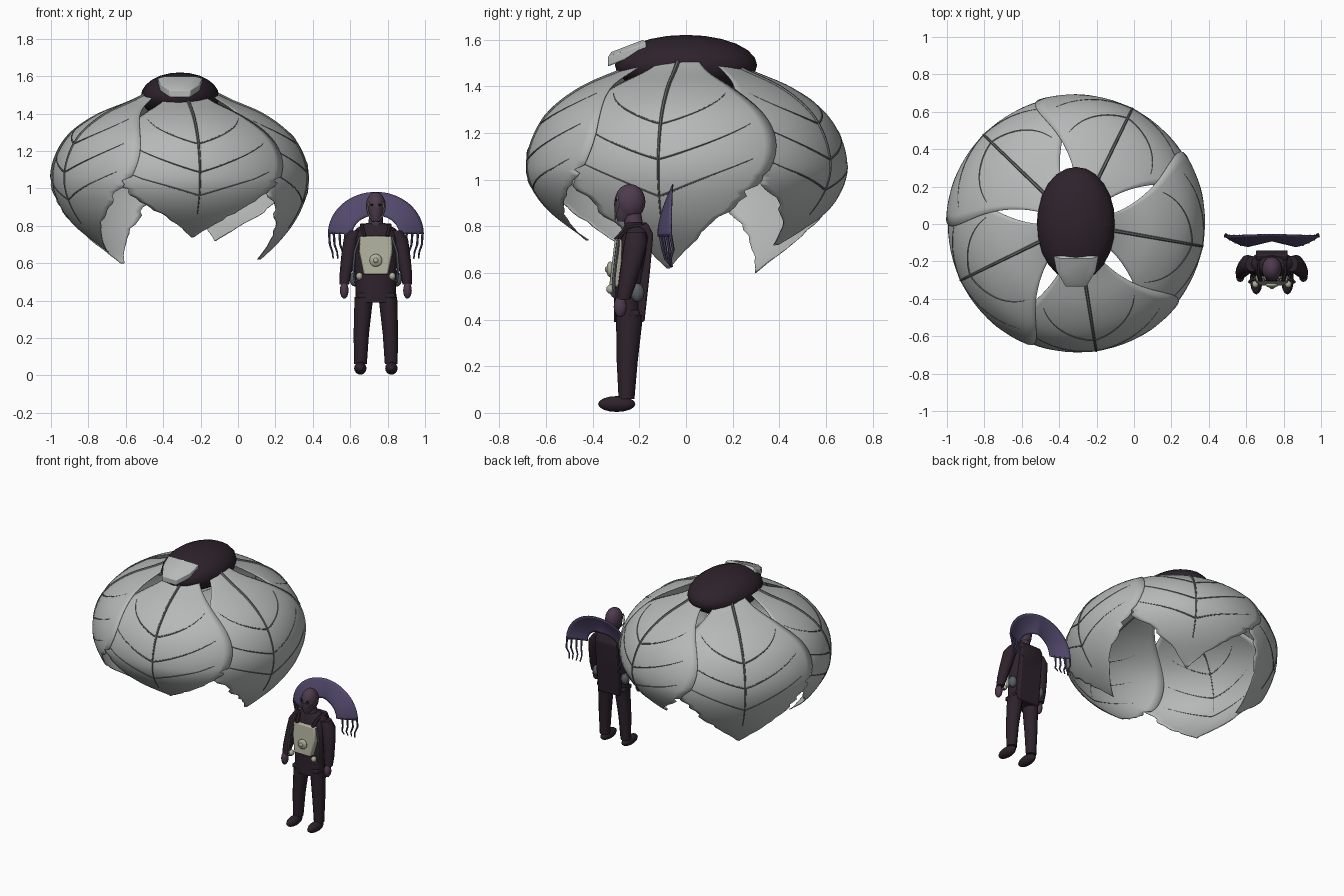
import bpy, bmesh, math, random
from mathutils import Vector

if "Cube" in bpy.data.objects:
    bpy.data.objects.remove(bpy.data.objects["Cube"])

random.seed(4)
CX, PX, PY = -0.31, 0.737, -0.24      # canopy centre x, figure centre x and y


def mat(name, rgb):
    m = bpy.data.materials.new(name)
    m.diffuse_color = (*rgb, 1)
    m.use_nodes = True
    m.node_tree.nodes["Principled BSDF"].inputs["Base Color"].default_value = m.diffuse_color
    return m


PETAL = mat("petal grey", (0.47, 0.48, 0.48))
VEIN = mat("vein grey", (0.15, 0.155, 0.155))
DARK = mat("dark plum", (0.027, 0.016, 0.025))
SKIN = mat("skin purple", (0.075, 0.043, 0.075))
CREST = mat("crest violet", (0.085, 0.066, 0.15))
BONE = mat("bone plate", (0.42, 0.42, 0.33))
STEEL = mat("pouch slate", (0.10, 0.11, 0.13))
BLACK = mat("eye black", (0.008, 0.006, 0.01))


def finish(ob, m, angle=40):
    ob.data.materials.clear()
    ob.data.materials.append(m)
    bpy.ops.object.select_all(action='DESELECT')
    ob.select_set(True)
    bpy.context.view_layer.objects.active = ob
    bpy.ops.object.shade_smooth_by_angle(angle=math.radians(angle))
    return ob


def mesh(name, verts, faces, m, angle=40):
    me = bpy.data.meshes.new(name)
    me.from_pydata([tuple(v) for v in verts], [], faces)
    bm = bmesh.new()
    bm.from_mesh(me)
    bmesh.ops.recalc_face_normals(bm, faces=bm.faces)
    bm.to_mesh(me)
    bm.free()
    ob = bpy.data.objects.new(name, me)
    bpy.context.collection.objects.link(ob)
    return finish(ob, m, angle)


def grid(name, fn, nu, nv, m, thick):
    verts = [fn(i / nu, j / nv) for i in range(nu + 1) for j in range(nv + 1)]
    w = nv + 1
    faces = [(i * w + j, i * w + j + 1, (i + 1) * w + j + 1, (i + 1) * w + j)
             for i in range(nu) for j in range(nv)]
    ob = mesh(name, verts, faces, m)
    s = ob.modifiers.new("thickness", 'SOLIDIFY')
    s.thickness, s.offset = thick, 0
    return ob


def loft(name, rings, m, n=14):
    """Stack of horizontal ellipses (x, y, z, rx, ry)."""
    verts = [(x + rx * math.cos(k * math.tau / n), y + ry * math.sin(k * math.tau / n), z)
             for x, y, z, rx, ry in rings for k in range(n)]
    faces = [(r * n + k, r * n + (k + 1) % n, (r + 1) * n + (k + 1) % n, (r + 1) * n + k)
             for r in range(len(rings) - 1) for k in range(n)]
    faces += [tuple(range(n)), tuple(range(len(verts) - n, len(verts)))]
    return mesh(name, verts, faces, m)


def ball(name, c, r, m, seg=18, rings=10):
    bpy.ops.mesh.primitive_uv_sphere_add(segments=seg, ring_count=rings, location=c)
    ob = bpy.context.object
    ob.name, ob.scale = name, r
    return finish(ob, m)


def prism(name, bottom, top, m, bevel=0.0):
    n = len(bottom)
    faces = [tuple(range(n)), tuple(range(n, 2 * n))]
    faces += [(k, (k + 1) % n, n + (k + 1) % n, n + k) for k in range(n)]
    ob = mesh(name, bottom + top, faces, m)
    if bevel:
        b = ob.modifiers.new("bevel", 'BEVEL')
        b.width, b.segments = bevel, 2
    return ob


def tube(name, pts, r, m, taper=0.4):
    cu = bpy.data.curves.new(name, 'CURVE')
    cu.dimensions, cu.bevel_depth, cu.bevel_resolution = '3D', r, 1
    cu.use_fill_caps = True
    sp = cu.splines.new('POLY')
    sp.points.add(len(pts) - 1)
    for k, (p, q) in enumerate(zip(sp.points, pts)):
        p.co = (*q, 1)
        p.radius = 1 - (1 - taper) * k / (len(pts) - 1)
    ob = bpy.data.objects.new(name, cu)
    bpy.context.collection.objects.link(ob)
    bpy.ops.object.select_all(action='DESELECT')
    ob.select_set(True)
    bpy.context.view_layer.objects.active = ob
    bpy.ops.object.convert(target='MESH')
    return finish(bpy.context.object, m)


# Petal profile: radius, height, half width in degrees
PROFILE = [(.15, 1.53, 25), (.27, 1.47, 28), (.45, 1.393, 36), (.59, 1.29, 43), (.665, 1.17, 45),
           (.688, 1.04, 41), (.655, .90, 31), (.575, .76, 18), (.43, .60, 1)]


def profile(t):
    s = t * (len(PROFILE) - 1)
    i = min(int(s), len(PROFILE) - 2)
    f = s - i
    a, b, c, d = (Vector(PROFILE[max(0, min(len(PROFILE) - 1, i + k))]) for k in (-1, 0, 1, 2))
    return b + (c - a) * (f / 2) + (2 * a - 5 * b + 4 * c - d) * (f * f / 2) + (3 * b - a - 3 * c + d) * (f ** 3 / 2)


def surface(angle, tip, t, u, lift=0.0, jag=0.0):
    r, z, w = profile(t)
    if z < 1.05:
        z = 1.05 - (1.05 - z) * (1.05 - tip) / 0.45
        w *= 1 - jag
    a = math.radians(angle + u * max(w, 0.3))
    r += 0.007 * u + lift - 0.002
    return Vector((CX + r * math.cos(a), r * math.sin(a), z + lift * (0.7 if t < .5 else 0)))


# Five overlapping petals with torn lower edges, midribs and side veins
for n, (ang, tip) in enumerate([(279, .74), (350, .62), (64, .72), (136, .60), (206, .66)]):
    rag = [[random.choice((0, 0, .03, .09)) for _ in range(49)] for _ in range(2)]
    grid(f"petal_{n}", lambda a, b: surface(ang, tip, a, 2 * b - 1, 0, rag[int(b > .5)][round(a * 48)]),
         48, 18, PETAL, 0.004)
    tube(f"midrib_{n}", [surface(ang, tip, .06 + .8 * k / 30, 0, .002) for k in range(31)], .010, VEIN, .3)
    for v, t0 in enumerate((.43, .58, .73)):
        for s in (-1, 1):
            tube(f"side_vein_{n}_{v}_{s}",
                 [surface(ang, tip, t0 - .15 * (k / 14) ** 1.15, s * .8 * k / 14, .0005) for k in range(15)],
                 .0055, VEIN)

# Crown of the canopy and its front plate
ball("crown", (CX, 0, 1.49), (.21, .305, .13), DARK, 24, 12)
outline = [(-.12, -.17, 1.588), (.12, -.17, 1.588), (.105, -.25, 1.558), (.055, -.335, 1.525),
           (-.055, -.335, 1.525), (-.105, -.25, 1.558)]
prism("crown_plate", [(CX + x, y, z - .04) for x, y, z in outline],
      [(CX + x, y, z + .001) for x, y, z in outline], PETAL, .006)
prism("crown_plate_top", [(CX + x, y, z) for x, y, z in outline],
      [(CX + x * .7, y * .82 - .045, z * .82 + .296) for x, y, z in outline], PETAL)

# Figure: torso, coat back, neck, head
loft("torso", [(PX, -.247, .39, .108, .062), (PX, -.242, .52, .108, .066), (PX, -.228, .66, .118, .074),
               (PX, -.215, .75, .128, .07), (PX, -.212, .785, .105, .06), (PX, -.215, .815, .05, .045)], DARK, 16)
back = [(-.165, .815), (-.14, .765), (-.155, .6), (-.178, .39), (-.215, .39), (-.2, .8)]
prism("coat_back", [(PX - .085, y, z) for y, z in back], [(PX + .085, y, z) for y, z in back], DARK, .008)
loft("neck", [(PX, -.22, .78, .042, .042), (PX, -.232, .86, .036, .04)], SKIN)
ball("head", (PX, -.24, .905), (.054, .066, .076), SKIN)
loft("jaw", [(PX, -.275, .82, .018, .018), (PX, -.262, .85, .036, .044), (PX, -.253, .9, .046, .057)], SKIN)

# Legs, feet, arms, hands, face details and hip pouches, mirrored
for s in (-1, 1):
    side = "left" if s < 0 else "right"
    X = lambda d: PX + s * d
    loft(f"{side}_leg", [(X(.082), -.255, .06, .034, .034), (X(.078), -.252, .22, .041, .045),
                         (X(.064), -.242, .42, .05, .058)], DARK, 12)
    ball(f"{side}_foot", (X(.083), -.297, .038), (.034, .08, .034), DARK, 14, 8)
    loft(f"{side}_arm", [(X(.168), -.268, .485, .025, .028), (X(.163), -.255, .54, .031, .036),
                         (X(.148), -.235, .63, .038, .044), (X(.13), -.215, .73, .042, .05),
                         (X(.105), -.213, .775, .035, .042)], DARK, 12)
    ball(f"{side}_hand", (X(.169), -.282, .455), (.023, .028, .045), SKIN, 12, 8)
    ball(f"{side}_eye", (X(.022), -.3, .912), (.009, .006, .006), BLACK, 10, 6)
    tube(f"{side}_cheek_ridge", [(X(.037), -.294, .928), (X(.046), -.29, .888), (X(.035), -.302, .855),
                                 (X(.014), -.304, .826)], .0042, BONE, .8)
    ball(f"{side}_hip_pouch", (X(.112), -.208, .515), (.028, .03, .04), STEEL, 12, 8)
    ball(f"{side}_chest_bulb", (X(.088), -.322, .53), (.018, .02, .02), BONE, 12, 8)
    tube(f"{side}_hose", [(X(.085), -.29, .74), (X(.112), -.30, .66), (X(.12), -.31, .57),
                          (X(.112), -.31, .5), (X(.088), -.32, .515)], .008, STEEL, 1)
    tube(f"{side}_strap", [(X(.06), -.3, .74), (X(.075), -.255, .79), (X(.07), -.19, .8)], .012, DARK, 1)

# Chest plate and its round valve
shape = [(-.088, .745), (.088, .745), (.092, .66), (.068, .54), (-.068, .54), (-.092, .66)]
prism("chest_plate", [(PX + x, -.275, z) for x, z in shape],
      [(PX + x * .94, -.305 - (.745 - z) * .12, z) for x, z in shape], BONE, .008)
ball("chest_valve", (PX, -.325, .615), (.034, .016, .034), BONE)
ball("valve_knob", (PX, -.338, .615), (.014, .01, .014), BONE, 10, 6)
prism("belt", [(PX + x, y, .415) for x, y in ((-.1, -.3), (.1, -.3), (.11, -.2), (-.11, -.2))],
      [(PX + x, y, .44) for x, y in ((-.1, -.3), (.1, -.3), (.11, -.2), (-.11, -.2))], DARK, .006)


# Arched crest behind the head with hanging tendrils
def crest(a, b):
    t = math.pi * a
    c = abs(math.cos(t))
    rx, rz = .125 + .13 * b, .10 + .125 * b
    y = -.09 - .03 * c + b ** 1.6 * (.035 + .022 * c)
    return (PX + rx * math.cos(t), y, .755 + rz * math.sin(t))


grid("crest", crest, 32, 8, CREST, .006)
for s in (-1, 1):
    for k, d in enumerate((.165, .195, .225, .25)):
        y = crest(0, (d - .125) / .13)[1]
        tube(f"tendril_{s}_{k}", [(PX + s * d, y, .765), (PX + s * (d - .004), y + .012, .70),
                                  (PX + s * (d - .018), y * .5 - .033, .66), (PX + s * (d - .022), -.06, .625)],
             .007, CREST, .6)
